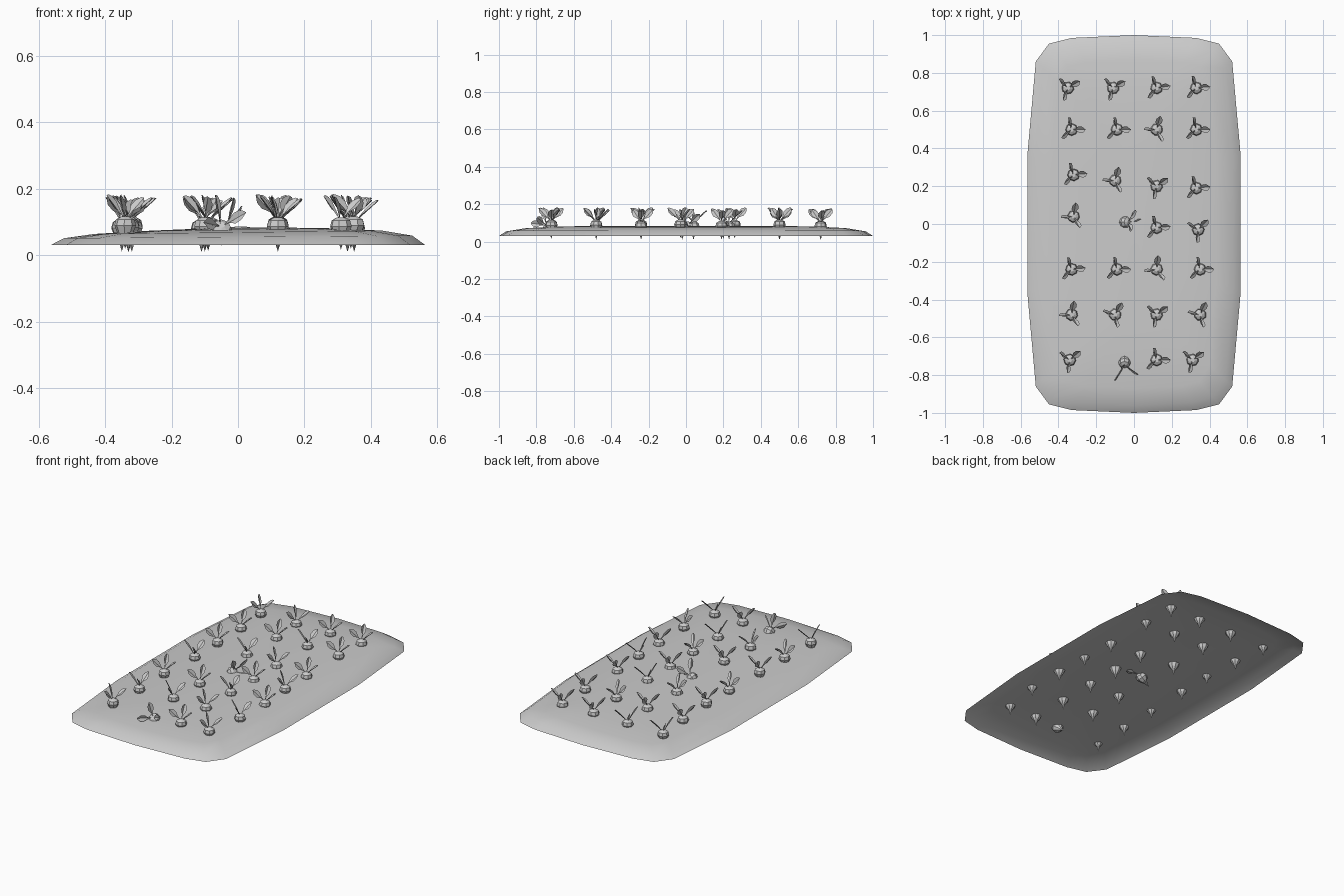
import bpy, bmesh, math, random
from mathutils import Matrix, Vector

random.seed(4)
cube = bpy.data.objects.get("Cube")
if cube:
    bpy.data.objects.remove(cube, do_unlink=True)

grey = bpy.data.materials.new("plain_grey")
grey.use_nodes = True
colour = (0.6, 0.6, 0.6, 1)
grey.diffuse_color = colour
grey.node_tree.nodes["Principled BSDF"].inputs["Base Color"].default_value = colour


def finish(bm, name):
    mesh = bpy.data.meshes.new(name)
    bm.to_mesh(mesh)
    bm.free()
    mesh.materials.append(grey)
    return mesh


def place(mesh, name):
    ob = bpy.data.objects.new(name, mesh)
    bpy.context.collection.objects.link(ob)
    return ob


# Soil bed: open shell of nested rounded rectangles rising to a low crown
quarter = [(0.565, 0.36), (0.52, 0.86), (0.45, 0.955), (0.33, 0.985)]
outline = quarter + [(0, 1)] + [(-x, y) for x, y in reversed(quarter)]
outline += [(-x, -y) for x, y in outline]
outline = list(dict.fromkeys(outline))
rings = [(0, 0.03), (0.04, 0.055), (0.13, 0.069), (0.28, 0.077), (0.42, 0.081)]
bm = bmesh.new()
loops = []
for inset, z in rings:
    loop = []
    for x, y in outline:
        px, py = x * (1 - inset / 0.565), y * (1 - inset)
        lift = 0.012 * px * (z - 0.03) / 0.04
        loop.append(bm.verts.new((px, py, z + lift)))
    loops.append(loop)
n = len(outline)
for a, b in zip(loops, loops[1:]):
    for i in range(n):
        j = (i + 1) % n
        bm.faces.new((a[i], a[j], b[j], b[i]))
crown = bm.verts.new((0, 0, 0.084))
for i in range(n):
    bm.faces.new((loops[-1][i], loops[-1][(i + 1) % n], crown))
for f in bm.faces:
    f.smooth = True
place(finish(bm, "soil_bed"), "soil_bed")


# Root vegetable: eight-sided bulb with a tapering root
bm = bmesh.new()
profile = [(0, -0.055), (0.009, -0.025), (0.024, -0.006), (0.033, 0.016),
           (0.028, 0.034), (0.012, 0.043), (0, 0.043)]
verts = [bm.verts.new((r, 0, z)) for r, z in profile]
edges = [bm.edges.new(pair) for pair in zip(verts, verts[1:])]
bmesh.ops.spin(bm, geom=verts + edges, cent=(0, 0, 0), axis=(0, 0, 1),
               angle=math.tau, steps=8, use_duplicate=False)
bmesh.ops.remove_doubles(bm, verts=bm.verts, dist=0.0005)
bmesh.ops.recalc_face_normals(bm, faces=bm.faces)
bulb = finish(bm, "bulb")

# Leaves: three pointed blades, slightly folded, each rolled differently
bm = bmesh.new()
half_blade = [(0.03, 0.004), (0.055, 0.018), (0.078, 0.017), (0.094, 0.006)]
for turn, roll, rise in [(0, 15, 42), (105, 55, 48), (220, -50, 46)]:
    pose = (Matrix.Translation((0, 0, 0.036)) @ Matrix.Rotation(math.radians(turn), 4, "Z")
            @ Matrix.Rotation(math.radians(-rise), 4, "Y")
            @ Matrix.Rotation(math.radians(roll), 4, "X"))
    rib = [bm.verts.new(pose @ Vector((x, 0, -0.003))) for x in (0, 0.098)]
    for side in (1, -1):
        rim = [bm.verts.new(pose @ Vector((x, side * w, 0.002))) for x, w in half_blade]
        face = [rib[0], *rim, rib[1]]
        bm.faces.new(face[::-1] if side == 1 else face)
bmesh.ops.recalc_face_normals(bm, faces=bm.faces)
leaves = finish(bm, "leaves")

# Planting plan: x, y and heading of each vegetable, row by row
rows = [
    (0.72, (30, 30, 8, 5), (-.35, -.11, .12, .33)),
    (0.50, (0, 0, 75, 0), (-.33, -.09, .12, .33)),
    (0.23, (5, 75, 35, 5), (-.32, -.10, .12, .33)),
    (0.01, (80, 0, 5, 45), (-.32, -.06, .12, .34)),
    (-0.24, (5, 0, 85, 0), (-.33, -.09, .12, .35)),
    (-0.48, (80, 60, 35, 65), (-.33, -.10, .12, .35)),
    (-0.72, (40, 0, 0, 35), (-.34, -.05, .12, .31)),
]
for r, (y, headings, xs) in enumerate(rows):
    for c, (x, heading) in enumerate(zip(xs, headings)):
        y_shift = (0.03, 0, -0.03, -0.04)[c] if r in (2, 3) else 0
        pose = (Matrix.Translation((x, y + y_shift, 0.069 + random.uniform(-0.006, 0.006)))
                @ Matrix.Rotation(math.radians(heading), 4, "Z"))
        # Two vegetables have been knocked over
        if c == 1 and r in (3, 6):
            pose = pose @ Matrix.Rotation(math.radians(50), 4, "Y" if r == 3 else "X")
        place(bulb, f"bulb_{r + 1}_{c + 1}").matrix_world = pose
        place(leaves, f"leaves_{r + 1}_{c + 1}").matrix_world = pose
